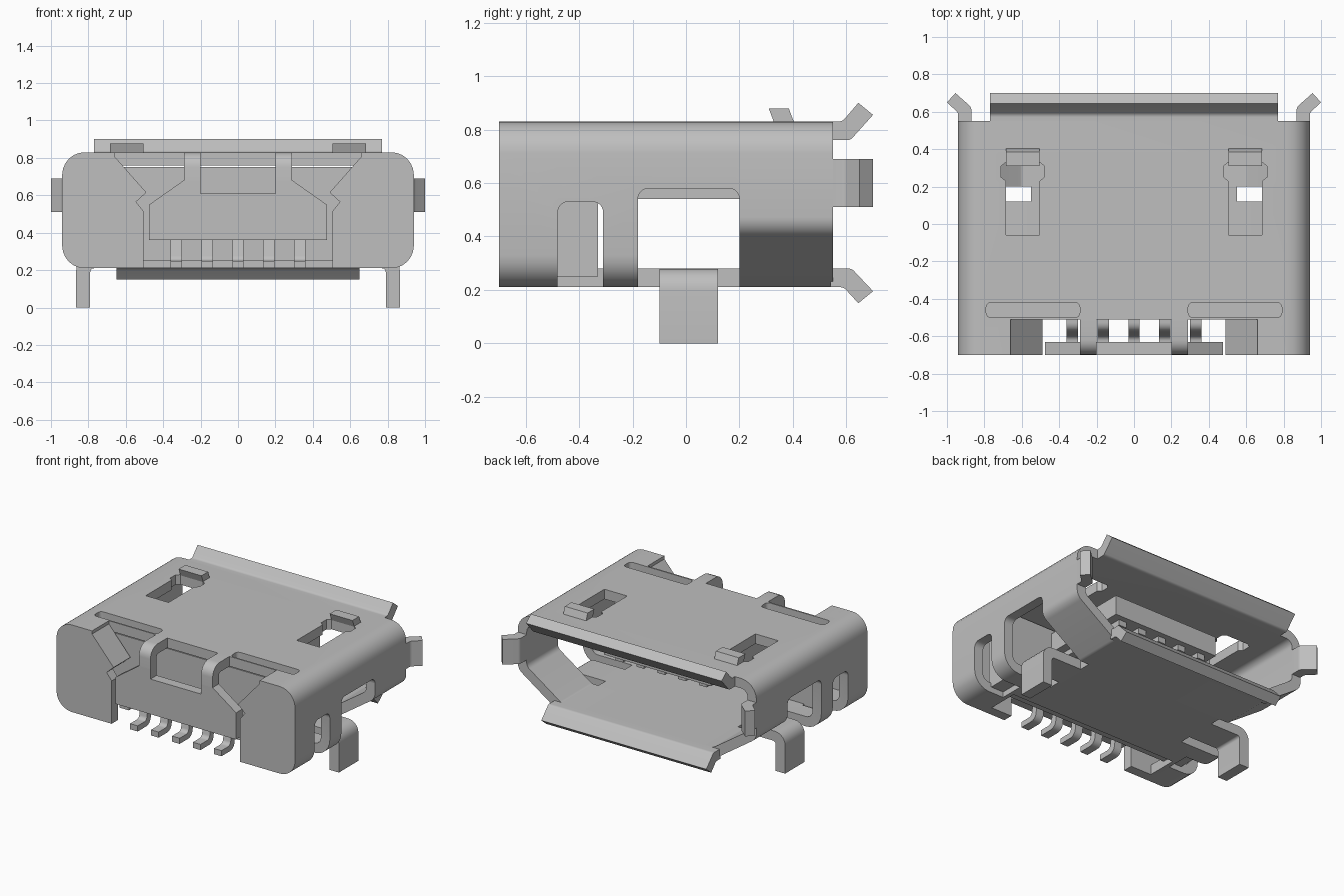
import bpy, bmesh, math
from mathutils import Vector

if "Cube" in bpy.data.objects:
    bpy.data.objects.remove(bpy.data.objects["Cube"])

steel = bpy.data.materials.new("brushed_grey")
steel.use_nodes = True
GREY = (0.52, 0.52, 0.52, 1)
steel.diffuse_color = GREY
steel.node_tree.nodes["Principled BSDF"].inputs["Base Color"].default_value = GREY


def rounded(points, seg=6):
    """Turn (u, v[, radius]) corners into an outline with arcs."""
    out, n = [], len(points)
    for i, p in enumerate(points):
        c = Vector(p[:2])
        if len(p) < 3:
            out.append(c)
            continue
        a = (Vector(points[i - 1][:2]) - c).normalized()
        b = (Vector(points[(i + 1) % n][:2]) - c).normalized()
        half = a.angle(b) / 2
        mid = c + (a + b).normalized() * p[2] / math.sin(half)
        start = c + a * p[2] / math.tan(half) - mid
        end = c + b * p[2] / math.tan(half) - mid
        sweep = start.angle_signed(end)  # clockwise positive
        for k in range(seg + 1):
            t = -sweep * k / seg
            out.append(mid + Vector((start.x * math.cos(t) - start.y * math.sin(t),
                                     start.x * math.sin(t) + start.y * math.cos(t))))
    return out


PLACE = {"x": lambda p, d: (d, p[0], p[1]),
         "y": lambda p, d: (p[0], d, p[1]),
         "z": lambda p, d: (p[0], p[1], d)}


def finish(name, bm):
    bmesh.ops.recalc_face_normals(bm, faces=bm.faces)
    mesh = bpy.data.meshes.new(name)
    bm.to_mesh(mesh)
    bm.free()
    mesh.materials.append(steel)
    ob = bpy.data.objects.new(name, mesh)
    bpy.context.collection.objects.link(ob)
    return ob


def smooth(ob):
    bpy.ops.object.select_all(action="DESELECT")
    ob.select_set(True)
    bpy.context.view_layer.objects.active = ob
    bpy.ops.object.shade_smooth_by_angle(angle=math.radians(30))


def prism(name, axis, points, lo, hi, flip=False):
    """Extrude an outline along an axis; flip mirrors it in x."""
    bm = bmesh.new()
    outline = rounded(points)
    a = [bm.verts.new(PLACE[axis](p, lo)) for p in outline]
    b = [bm.verts.new(PLACE[axis](p, hi)) for p in outline]
    bm.faces.new(a)
    bm.faces.new(b)
    for i in range(len(a)):
        bm.faces.new((a[i - 1], a[i], b[i], b[i - 1]))
    if flip:
        for v in bm.verts:
            v.co.x *= -1
    ob = finish(name, bm)
    smooth(ob)
    return ob


def pair(name, *args):
    return [prism("right_" + name, *args, True), prism("left_" + name, *args)]


def rect(u0, u1, v0, v1, r=None):
    pts = [(u0, v0), (u1, v0), (u1, v1), (u0, v1)]
    return [p + (r,) for p in pts] if r else pts


def tube(name, outer, inner, y0, y1):
    """Hollow sheet section running along y."""
    bm = bmesh.new()
    o, n = rounded(outer), rounded(inner)
    rings = [[bm.verts.new((p.x, y, p.y)) for p in line]
             for line, y in ((o, y0), (o, y1), (n, y1), (n, y0))]
    for k in range(4):
        a, b = rings[k], rings[(k + 1) % 4]
        for i in range(len(a)):
            bm.faces.new((a[i - 1], a[i], b[i], b[i - 1]))
    return finish(name, bm)


def symmetric(half):
    return half + [(-p[0],) + tuple(p[1:]) for p in reversed(half)]


# Sheet metal shell: boxy rear half, tapered mouth half
rear = tube("rear_shell", rect(-.94, .94, .21, .83, .12), rect(-.87, .87, .28, .76, .05), -.70, .20)
mouth = tube("mouth_shell",
             symmetric([(.94, .83, .12), (.94, .43, .08), (.62, .21, .05)]),
             symmetric([(.87, .76, .05), (.87, .465, .05), (.60, .28, .03)]), .20, .55)

# Cutters for the windows, slots and spring openings
spring = [(.505, -.06), (.685, -.06), (.685, .23), (.71, .25), (.71, .31), (.685, .33),
          (.505, .33), (.48, .31), (.48, .25), (.505, .23)]
spring_cut = pair("spring_cutter", "z", spring, .6, 1)
cutters = [prism("back_cutter", "y", rect(-.66, .66, .5, 1), -.8, -.51),
           prism("floor_cutter", "y", rect(-.67, .67, .1, .5), -.8, -.41)]
cutters += pair("roof_slot_cutter", "z", rect(.29, .79, -.5, -.42, .025), .7, 1)
cutters += pair("side_window_cutter", "x",
                [(-.18, .1), (.2001, .1), (.2001, .58, .04), (-.18, .58, .04)], .55, 1.1)
cutters += pair("small_window_cutter", "x",
                [(-.48, .1), (-.31, .1), (-.31, .53, .04), (-.48, .53, .04)], .7, 1.1)


def cut(ob, tools):
    bpy.context.view_layer.objects.active = ob
    for tool in tools:
        mod = ob.modifiers.new("cut", "BOOLEAN")
        mod.operation, mod.solver, mod.object = "DIFFERENCE", "EXACT", tool
        bpy.ops.object.modifier_apply(modifier=mod.name)
    smooth(ob)


cut(rear, cutters + spring_cut)
cut(mouth, spring_cut)
for tool in cutters + spring_cut:
    bpy.data.objects.remove(tool)

# Flared lips around the mouth
prism("top_lip", "x", [(.54, .83), (.585, .83, .03), (.645, .9), (.70, .855), (.615, .76, .03), (.54, .76)],
      -.77, .77)
prism("bottom_lip", "x", [(.54, .21), (.59, .21, .03), (.645, .15), (.70, .195), (.62, .28, .03), (.54, .28)],
      -.65, .65)
pair("side_lip", "z", [(.87, .54), (.87, .625, .03), (.955, .70), (1.0, .65), (.94, .595, .03), (.94, .54)],
     .51, .69)

# Raised spring tabs on the roof
pair("spring_tab", "x", [(.31, .878), (.385, .878), (.43, .76), (.355, .76)], .505, .685)[0]
for ob in [o for o in bpy.data.objects if o.name == "right_spring_tab"]:
    for v in ob.data.vertices:
        v.co.x = -abs(v.co.x)

# Mounting legs bent down from the floor
pair("mounting_leg", "y", [(.50, .28), (.865, .28, .08), (.865, 0), (.79, 0), (.79, .21, .02), (.50, .21)],
     -.10, .12)

# Folded back wall: centre flap, its two necks and the corner flaps
prism("back_flap", "y", symmetric([(.475, .36), (.475, .55), (.29, .68), (.20, .68), (.20, .61)]), -.70, -.63)
pair("flap_neck", "x", [(-.50, .83), (-.70, .83, .08), (-.70, .62), (-.63, .62), (-.63, .76, .02), (-.50, .76)],
     .20, .29)
pair("corner_flap", "y", [(.505, .21), (.505, .515), (.545, .565), (.49, .615), (.68, .83),
                          (.94, .83, .12), (.94, .21, .12)], -.70, -.63)
pair("corner_fold", "y", [(.49, .615), (.68, .83), (.77, .83), (.54, .57)], -.695, -.51)

# Insulator with tongue
prism("insulator_body", "y", rect(-.80, .80, .25, .75), -.50, -.33)
prism("tongue", "y", rect(-.42, .42, .58, .72), -.34, .32)

# Five contacts under the tongue and their solder pins
for i in range(-2, 3):
    x = i * .165
    prism("contact", "x", rect(-.34, .28, .54, .585), x - .03, x + .03)
    prism("solder_pin", "x", [(-.45, .45), (-.57, .45, .05), (-.60, .25, .03), (-.70, .25), (-.70, .21),
                              (-.56, .21, .05), (-.53, .41, .02), (-.45, .41)], x - .03, x + .03)
